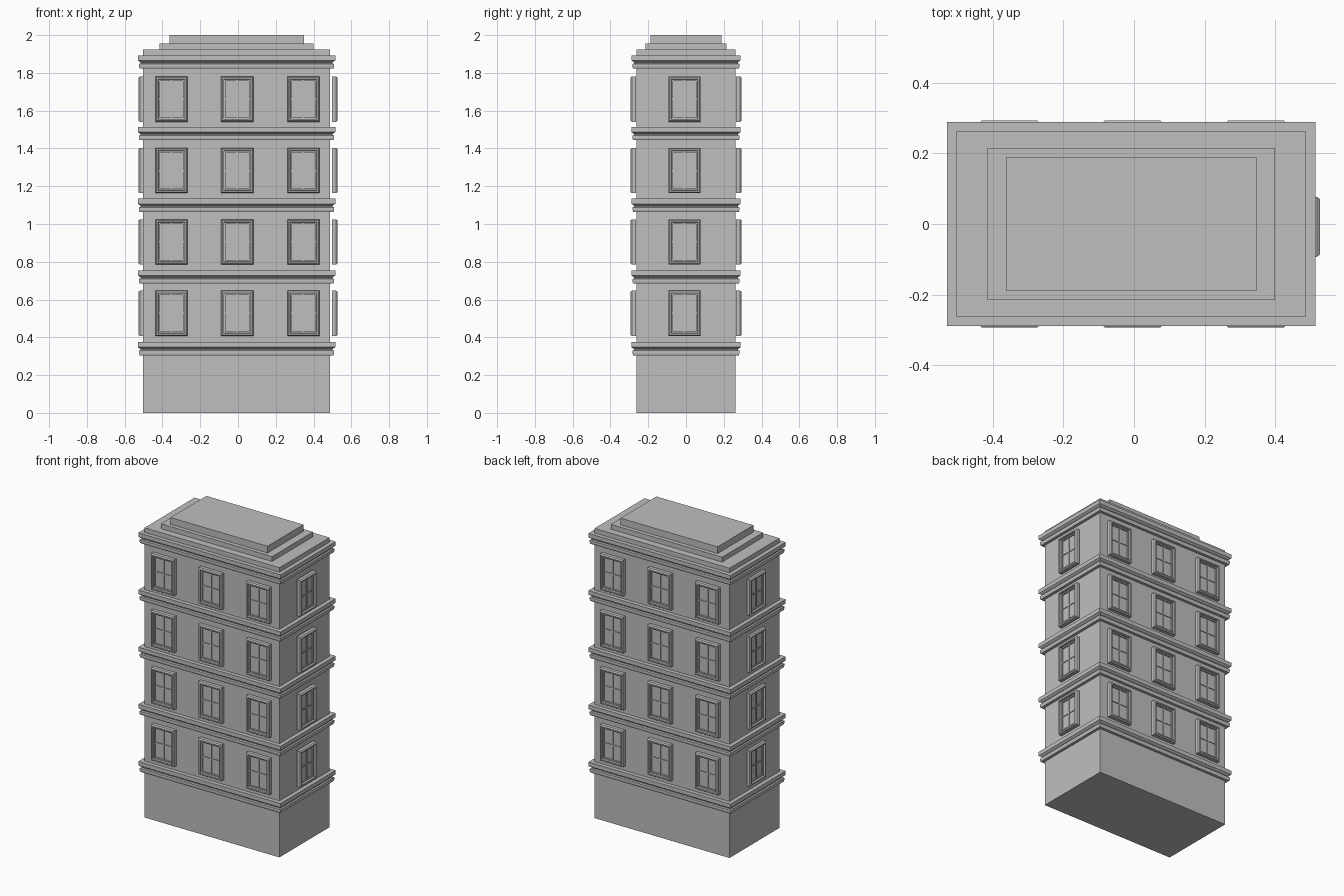
import bpy
import bmesh
from math import pi
from mathutils import Matrix

default = bpy.data.objects.get("Cube")
if default:
    bpy.data.objects.remove(default, do_unlink=True)

stone = bpy.data.materials.new("pale grey stone")
stone.diffuse_color = (0.52, 0.52, 0.52, 1)
stone.use_nodes = True
stone.node_tree.nodes["Principled BSDF"].inputs["Base Color"].default_value = stone.diffuse_color


def add_stack(bm, loops, center=(0, 0, 0)):
    """Loft a closed solid through rectangles given as (half x, half y, z)."""
    cx, cy, cz = center
    rings = []
    for hx, hy, z in loops:
        corners = [(-hx, -hy), (hx, -hy), (hx, hy), (-hx, hy)]
        rings.append([bm.verts.new((cx + x, cy + y, cz + z)) for x, y in corners])
    for low, high in zip(rings, rings[1:]):
        for i in range(4):
            j = (i + 1) % 4
            bm.faces.new((low[i], low[j], high[j], high[i]))
    bm.faces.new(rings[0][::-1])
    bm.faces.new(rings[-1])


def finish(name, bm):
    mesh = bpy.data.meshes.new(name)
    bm.to_mesh(mesh)
    bm.free()
    mesh.materials.append(stone)
    return mesh


def place(name, mesh, matrix):
    obj = bpy.data.objects.new(name, mesh)
    obj.matrix_world = matrix
    bpy.context.collection.objects.link(obj)


def stack(name, loops):
    bm = bmesh.new()
    add_stack(bm, loops)
    return finish(name, bm)


AXIS = -0.0075
HALF_X, HALF_Y = 0.4955, 0.262
FLOORS = 4
PITCH = 0.378

# Main block and stepped roof
for name, hx, hy, low, high in [
    ("main_block", HALF_X, HALF_Y, 0, 1.923),
    ("roof_lower_step", 0.408, 0.215, 1.92, 1.955),
    ("roof_upper_step", 0.356, 0.188, 1.95, 2.0),
]:
    place(name, stack(name, [(hx, hy, low), (hx, hy, high)]), Matrix.Translation((AXIS, 0, 0)))

# Moulded band: (overhang, height) profile repeated between floors and under the roof
profile = [(0, 0), (0.018, 0), (0.021, 0.01), (0.021, 0.024), (0.013, 0.028),
           (0.013, 0.033), (0.027, 0.043), (0.027, 0.07), (0, 0.07)]
band = stack("band", [(HALF_X + o, HALF_Y + o, z) for o, z in profile])
for i in range(FLOORS + 1):
    place(f"band_{i + 1}", band, Matrix.Translation((AXIS, 0, 0.305 + i * 0.3795)))

# Window: raised frame, recessed sash and pane, with crossed glazing bars
bm = bmesh.new()
w, h, depth = 0.085, 0.12, 0.03
add_stack(bm, [(w, h, 0), (w, h, 0.022), (w - 0.006, h - 0.006, depth),
               (w - 0.014, h - 0.014, depth), (w - 0.016, h - 0.016, 0.018),
               (w - 0.024, h - 0.024, 0.018), (w - 0.024, h - 0.024, 0.010)])
for hx, hy in [(0.004, h - 0.024), (w - 0.024, 0.004)]:
    add_stack(bm, [(hx, hy, 0.008), (hx, hy, 0.015)])
window = finish("window", bm)

upright = Matrix.Rotation(pi / 2, 4, "X")
for floor in range(FLOORS):
    z = 0.527 + floor * PITCH
    spots = [("front", x, -0.264, 0) for x in (-0.353, -0.004, 0.346)]
    spots += [("back", x, 0.264, pi) for x in (-0.353, -0.004, 0.346)]
    spots += [("left", 0.497, -0.008, pi / 2), ("right", -0.497, -0.008, -pi / 2)]
    for n, (side, x, y, turn) in enumerate(spots):
        place(f"window_{side}_{floor + 1}_{n + 1}", window,
              Matrix.Translation((x, y, z)) @ Matrix.Rotation(turn, 4, "Z") @ upright)
